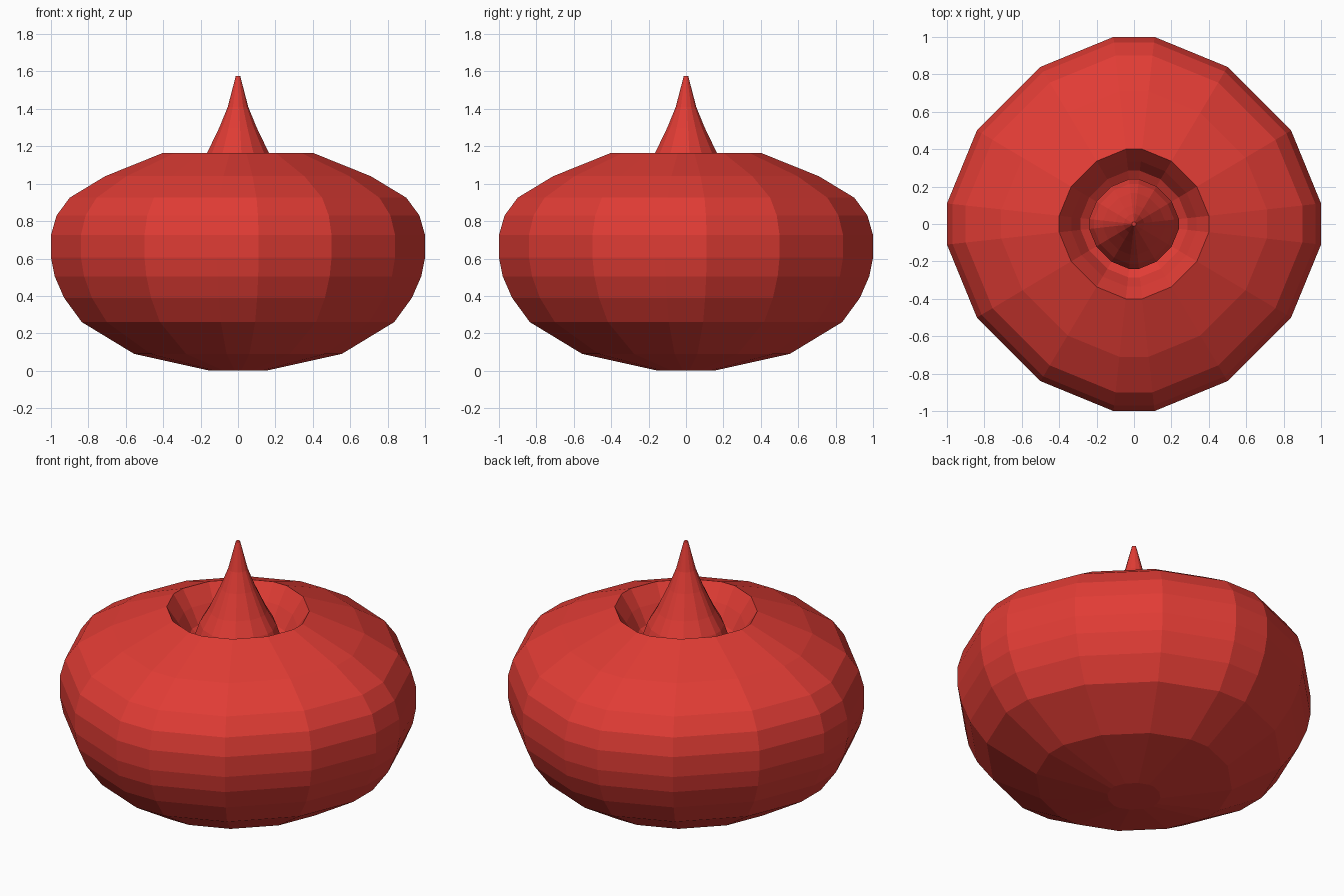
import bpy, bmesh

if "Cube" in bpy.data.objects:
    bpy.data.objects.remove(bpy.data.objects["Cube"])

red = bpy.data.materials.new("red")
red.diffuse_color = (0.75, 0.045, 0.035, 1)
red.use_nodes = True
red.node_tree.nodes["Principled BSDF"].inputs["Base Color"].default_value = red.diffuse_color

# Uneven 16-sided cross-section: one quadrant turned four times
section = []
quadrant = [(1, 0.11), (0.84, 0.5), (0.5, 0.84), (0.11, 1)]
for c, s in ((1, 0), (0, 1), (-1, 0), (0, -1)):
    section += [(x * c - y * s, x * s + y * c) for x, y in quadrant]


def loft(name, profile, cap_bottom=False, cap_top=False):
    """Stack scaled copies of the cross-section along (radius, height) points."""
    bm = bmesh.new()
    rings = [[bm.verts.new((x * r, y * r, z)) for x, y in section] for r, z in profile]
    n = len(section)
    for a, b in zip(rings, rings[1:]):
        for i in range(n):
            j = (i + 1) % n
            bm.faces.new((a[i], a[j], b[j], b[i]))
    if cap_bottom:
        bm.faces.new(rings[0][::-1])
    if cap_top:
        bm.faces.new(rings[-1])
    mesh = bpy.data.meshes.new(name)
    bm.to_mesh(mesh)
    bm.free()
    mesh.materials.append(red)
    obj = bpy.data.objects.new(name, mesh)
    bpy.context.collection.objects.link(obj)
    return obj


# Squat round body, rolling over the rim into the hollow around the stem
loft("body", [
    (0.15, 0.0), (0.555, 0.09), (0.835, 0.26), (0.93, 0.39), (0.98, 0.505),
    (1.0, 0.605), (1.0, 0.725), (0.97, 0.83), (0.90, 0.925), (0.71, 1.04),
    (0.40, 1.165), (0.335, 1.07), (0.285, 0.98), (0.24, 0.95),
], cap_bottom=True)

# Flared stem rising from the hollow to a point
loft("stem", [
    (0.24, 0.95), (0.24, 1.01), (0.215, 1.08), (0.165, 1.165),
    (0.10, 1.30), (0.055, 1.41), (0.012, 1.575),
], cap_top=True)
